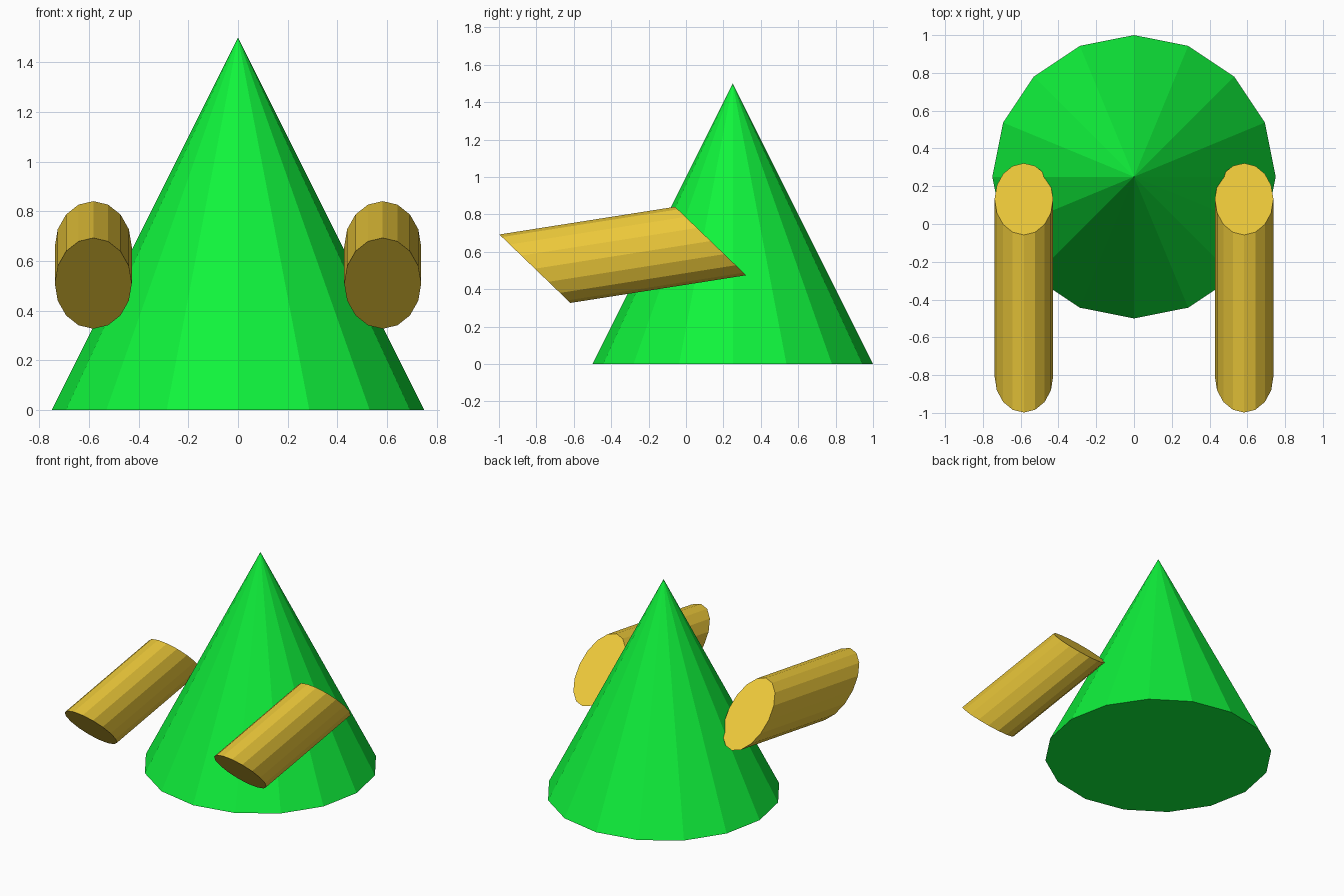
import bpy, bmesh
from mathutils import Matrix

if "Cube" in bpy.data.objects:
    bpy.data.objects.remove(bpy.data.objects["Cube"])


def material(name, rgb):
    mat = bpy.data.materials.new(name)
    mat.diffuse_color = (*rgb, 1)
    mat.use_nodes = True
    mat.node_tree.nodes["Principled BSDF"].inputs["Base Color"].default_value = mat.diffuse_color
    return mat


def frustum(name, r1, r2, matrix, mat):
    """16-sided unit-height cone or cylinder, shaped and placed by a matrix."""
    bm = bmesh.new()
    bmesh.ops.create_cone(bm, cap_ends=True, segments=16,
                          radius1=r1, radius2=r2, depth=1)
    bmesh.ops.transform(bm, matrix=matrix, verts=bm.verts)
    bmesh.ops.remove_doubles(bm, verts=bm.verts, dist=1e-5)
    bmesh.ops.recalc_face_normals(bm, faces=bm.faces)
    mesh = bpy.data.meshes.new(name)
    bm.to_mesh(mesh)
    bm.free()
    mesh.materials.append(mat)
    obj = bpy.data.objects.new(name, mesh)
    bpy.context.collection.objects.link(obj)
    return obj


green = material("green", (0.005, 0.9, 0.045))
gold = material("gold", (0.84, 0.58, 0.042))

# Conical body
frustum("body", 0.75, 0.0,
        Matrix.Translation((0, 0.25, 0.75)) @ Matrix.Diagonal((1, 1, 1.5, 1)), green)

# Slanted arms: the columns are the width, the tilted cap and the arm axis
for side, name in ((-1, "left_arm"), (1, "right_arm")):
    shear = Matrix(((0.155, 0, 0, side * 0.583),
                    (0, 0.19, 0.94, -0.338),
                    (0, -0.183, 0.148, 0.584),
                    (0, 0, 0, 1)))
    frustum(name, 1, 1, shear, gold)
